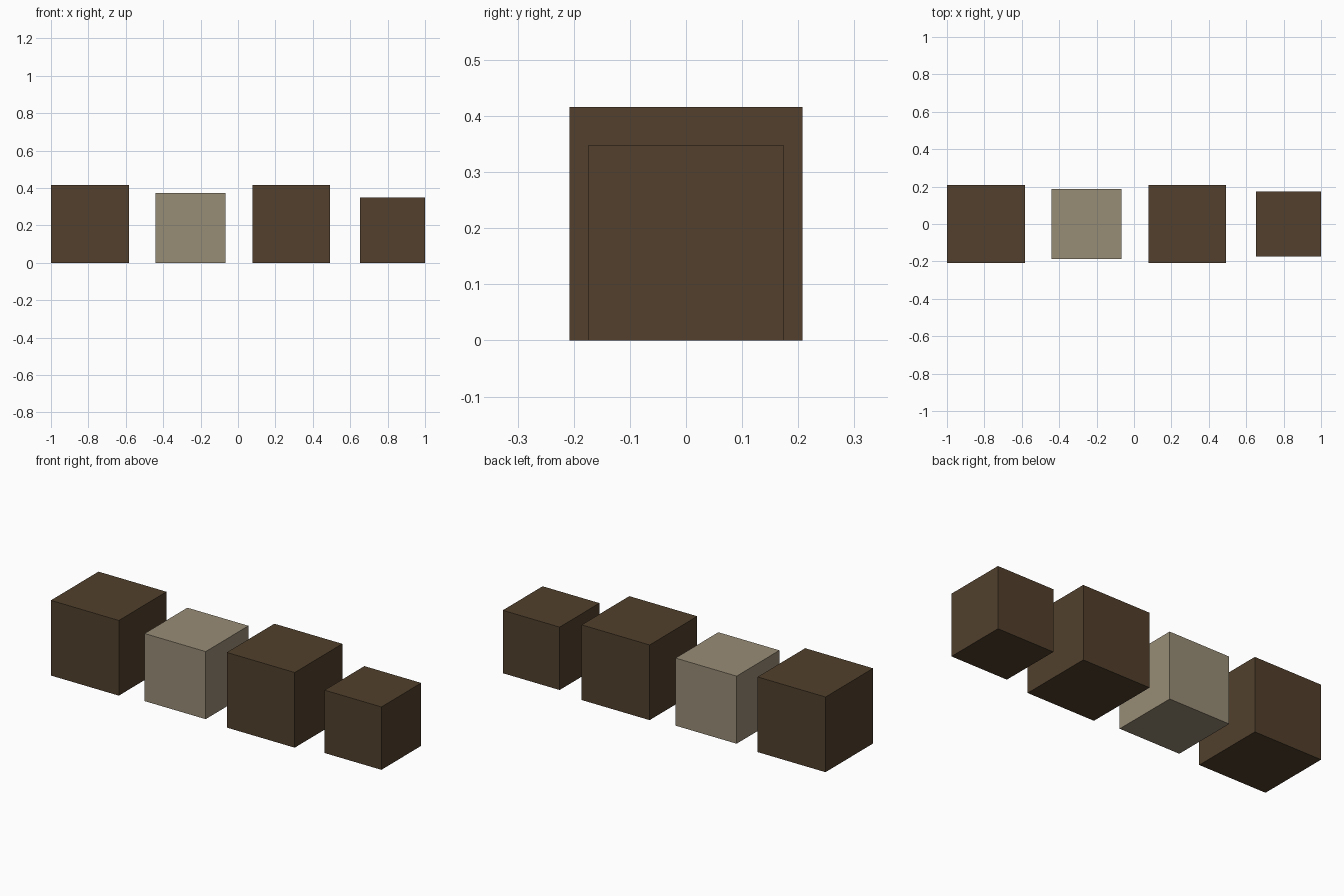
import bpy

if "Cube" in bpy.data.objects:
    bpy.data.objects.remove(bpy.data.objects["Cube"])


def material(name, rgb):
    m = bpy.data.materials.new(name)
    m.diffuse_color = (*rgb, 1.0)
    m.use_nodes = True
    m.node_tree.nodes["Principled BSDF"].inputs["Base Color"].default_value = m.diffuse_color
    return m


dark = material("dark brown", (0.084, 0.051, 0.026))
pale = material("pale beige", (0.314, 0.262, 0.181))


def cube(name, x, size, mat):
    """Cube standing on the ground, centred on y = 0."""
    bpy.ops.mesh.primitive_cube_add(size=size, location=(x, 0, size / 2))
    ob = bpy.context.object
    ob.name = name
    ob.data.materials.append(mat)


# Row of four cubes, left to right
cube("left_large_cube", -0.792, 0.416, dark)
cube("pale_cube", -0.254, 0.374, pale)
cube("right_large_cube", 0.285, 0.416, dark)
cube("small_cube", 0.826, 0.348, dark)
